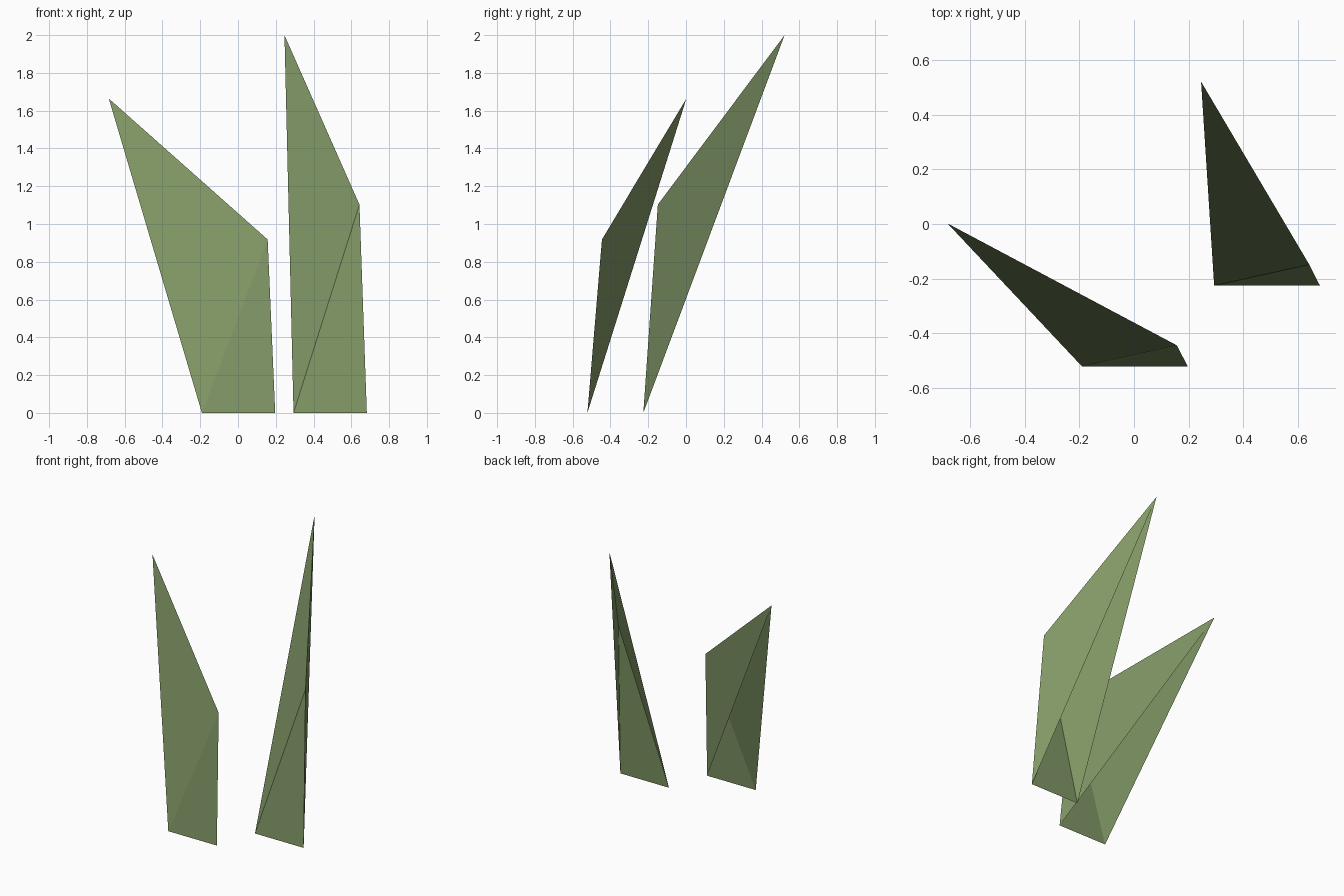
import bpy

if "Cube" in bpy.data.objects:
    bpy.data.objects.remove(bpy.data.objects["Cube"])

# Single leaf-green colour
green = bpy.data.materials.new("leaf_green")
green.diffuse_color = (0.223, 0.314, 0.133, 1.0)
green.use_nodes = True
green.node_tree.nodes["Principled BSDF"].inputs["Base Color"].default_value = green.diffuse_color


def make_blade(name, base, shoulder, tip, width=0.388):
    """Folded blade: flat foot, bent front, one side flank, open at the back."""
    x, y = base
    verts = [(x, y, 0), (x + width, y, 0), shoulder, tip]
    # lower front, upper front, side flank
    faces = [(0, 1, 2), (0, 2, 3), (1, 3, 2)]
    mesh = bpy.data.meshes.new(name)
    mesh.from_pydata(verts, [], faces)
    mesh.materials.append(green)
    obj = bpy.data.objects.new(name, mesh)
    bpy.context.collection.objects.link(obj)
    return obj


# Short blade leaning left
make_blade("short_blade", (-0.191, -0.522), (0.157, -0.445, 0.918), (-0.684, 0.002, 1.664))
# Tall blade leaning back
make_blade("tall_blade", (0.294, -0.226), (0.643, -0.149, 1.103), (0.246, 0.522, 2.0))
